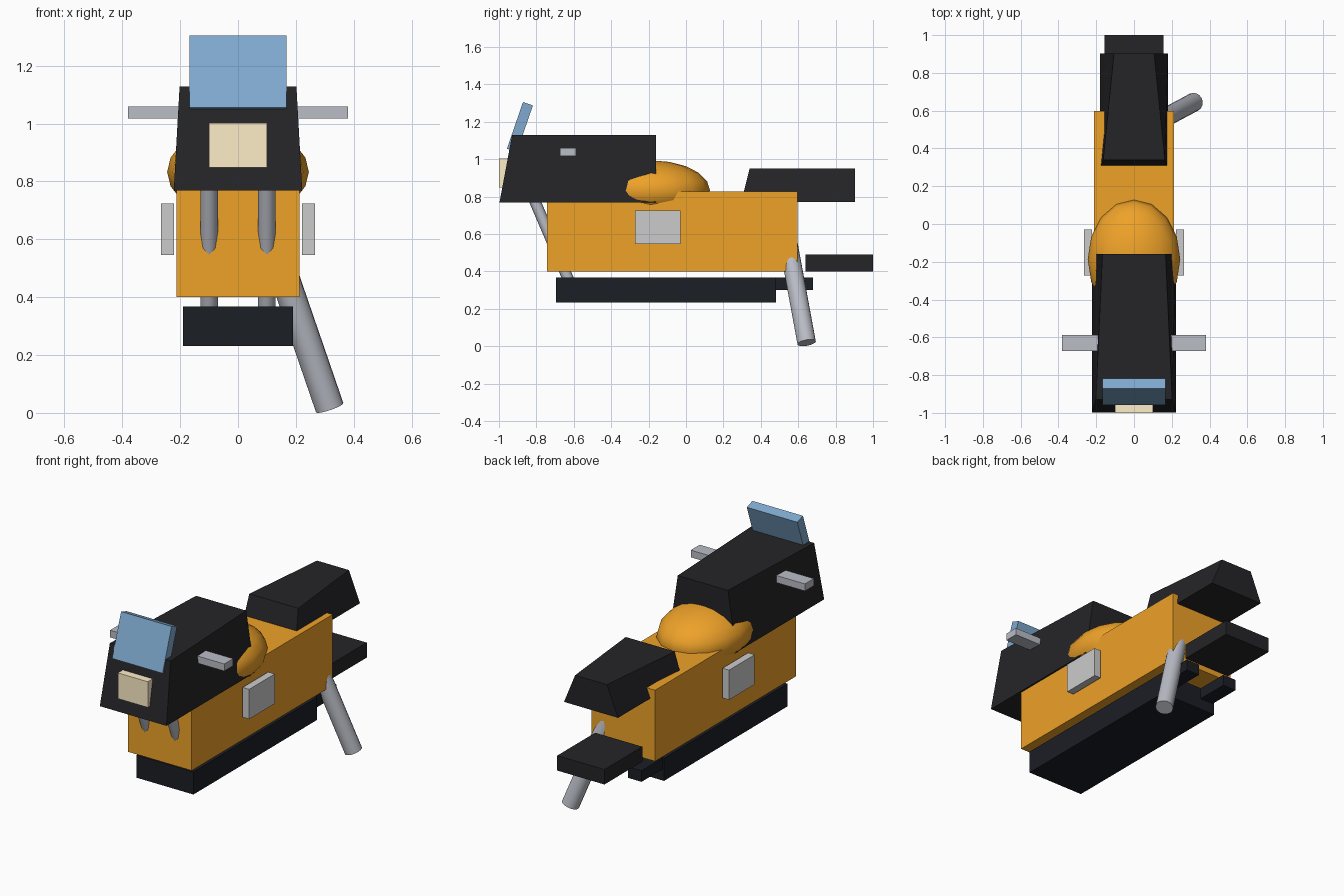
import bpy, bmesh, math
from mathutils import Vector

if "Cube" in bpy.data.objects:
    bpy.data.objects.remove(bpy.data.objects["Cube"])


def material(name, rgb):
    m = bpy.data.materials.new(name)
    m.diffuse_color = (*rgb, 1)
    m.use_nodes = True
    m.node_tree.nodes["Principled BSDF"].inputs["Base Color"].default_value = m.diffuse_color
    return m


ORANGE = material("orange_paint", (0.855, 0.36, 0.022))
BLACK = material("black_plastic", (0.018, 0.018, 0.021))
DARK = material("dark_frame", (0.011, 0.013, 0.018))
METAL = material("metal", (0.49, 0.51, 0.565))
GLASS = material("blue_glass", (0.215, 0.40, 0.62))
LAMP = material("lamp_cream", (1.0, 0.86, 0.58))


def finish(name, bm, mat=None, smooth=False):
    bmesh.ops.recalc_face_normals(bm, faces=bm.faces)
    mesh = bpy.data.meshes.new(name)
    bm.to_mesh(mesh)
    bm.free()
    ob = bpy.data.objects.new(name, mesh)
    bpy.context.collection.objects.link(ob)
    if mat:
        mesh.materials.append(mat)
    if smooth:
        bpy.ops.object.select_all(action='DESELECT')
        ob.select_set(True)
        bpy.context.view_layer.objects.active = ob
        bpy.ops.object.shade_smooth_by_angle(angle=math.radians(50))
    return ob


def box(name, x, y, z, mat=None):
    """Box from (min, max) pairs."""
    bm = bmesh.new()
    bmesh.ops.create_cube(bm, size=1)
    for v in bm.verts:
        v.co = [lo + (c + 0.5) * (hi - lo) for c, (lo, hi) in zip(v.co, (x, y, z))]
    return finish(name, bm, mat)


def wedge(name, z, bottom, top, mat):
    """Tapered block; each level is (front y, front half width, back y, back half width)."""
    bm = bmesh.new()
    bmesh.ops.create_cube(bm, size=2)
    for v in bm.verts:
        yf, wf, yb, wb = top if v.co.z > 0 else bottom
        y, w = (yb, wb) if v.co.y > 0 else (yf, wf)
        v.co = (math.copysign(w, v.co.x), y, z[v.co.z > 0])
    return finish(name, bm, mat)


def rod(name, a, b, radius, sides, mat):
    a, b = Vector(a), Vector(b)
    bm = bmesh.new()
    bmesh.ops.create_cone(bm, cap_ends=True, segments=sides, radius1=radius,
                          radius2=radius, depth=(b - a).length)
    ob = finish(name, bm, mat, smooth=True)
    ob.location = (a + b) / 2
    ob.rotation_euler = (b - a).to_track_quat('Z', 'Y').to_euler()
    return ob


# Main body and lower frame
box("body", (-0.212, 0.212), (-0.743, 0.597), (0.40, 0.828), ORANGE)
box("underframe", (-0.19, 0.19), (-0.695, 0.48), (0.232, 0.368), DARK)
box("rear_fender", (-0.157, 0.157), (0.64, 1.0), (0.40, 0.49), BLACK)

# Fairing and seat
wedge("fairing", (0.769, 1.128), (-0.997, 0.222, -0.16, 0.222), (-0.93, 0.202, -0.16, 0.167), BLACK)
wedge("seat", (0.77, 0.95), (0.295, 0.18, 0.903, 0.18), (0.34, 0.163, 0.903, 0.106), BLACK)

# Fuel tank
bm = bmesh.new()
bmesh.ops.create_uvsphere(bm, u_segments=16, v_segments=10, radius=1)
bmesh.ops.scale(bm, vec=(0.245, 0.315, 0.16), verts=bm.verts)
tank = finish("fuel_tank", bm, ORANGE, smooth=True)
tank.location = (0, -0.187, 0.833)

# Windshield, headlight, handlebar
shield = box("windshield", (-0.168, 0.168), (-0.028, 0.028), (-0.132, 0.132), GLASS)
shield.location = (0, -0.888, 1.171)
shield.rotation_euler.x = math.radians(-19)
box("headlight", (-0.10, 0.10), (-1.0, -0.90), (0.848, 1.003), LAMP)
box("handlebar", (-0.38, 0.38), (-0.673, -0.588), (1.017, 1.06), METAL)

# Paired parts
for s, side in ((-1, "left"), (1, "right")):
    box(f"{side}_side_panel", sorted((s * 0.222, s * 0.266)), (-0.273, -0.03), (0.545, 0.724))
    box(f"{side}_swing_arm", sorted((s * 0.09, s * 0.18)), (0.44, 0.68), (0.300, 0.367), DARK)
    rod(f"{side}_fork", (s * 0.10, -0.605, 0.30), (s * 0.10, -0.87, 0.92), 0.03, 8, METAL)

# Exhaust pipe
rod("exhaust", (0.317, 0.645, 0.018), (0.11, 0.534, 0.62), 0.05, 16, METAL)
